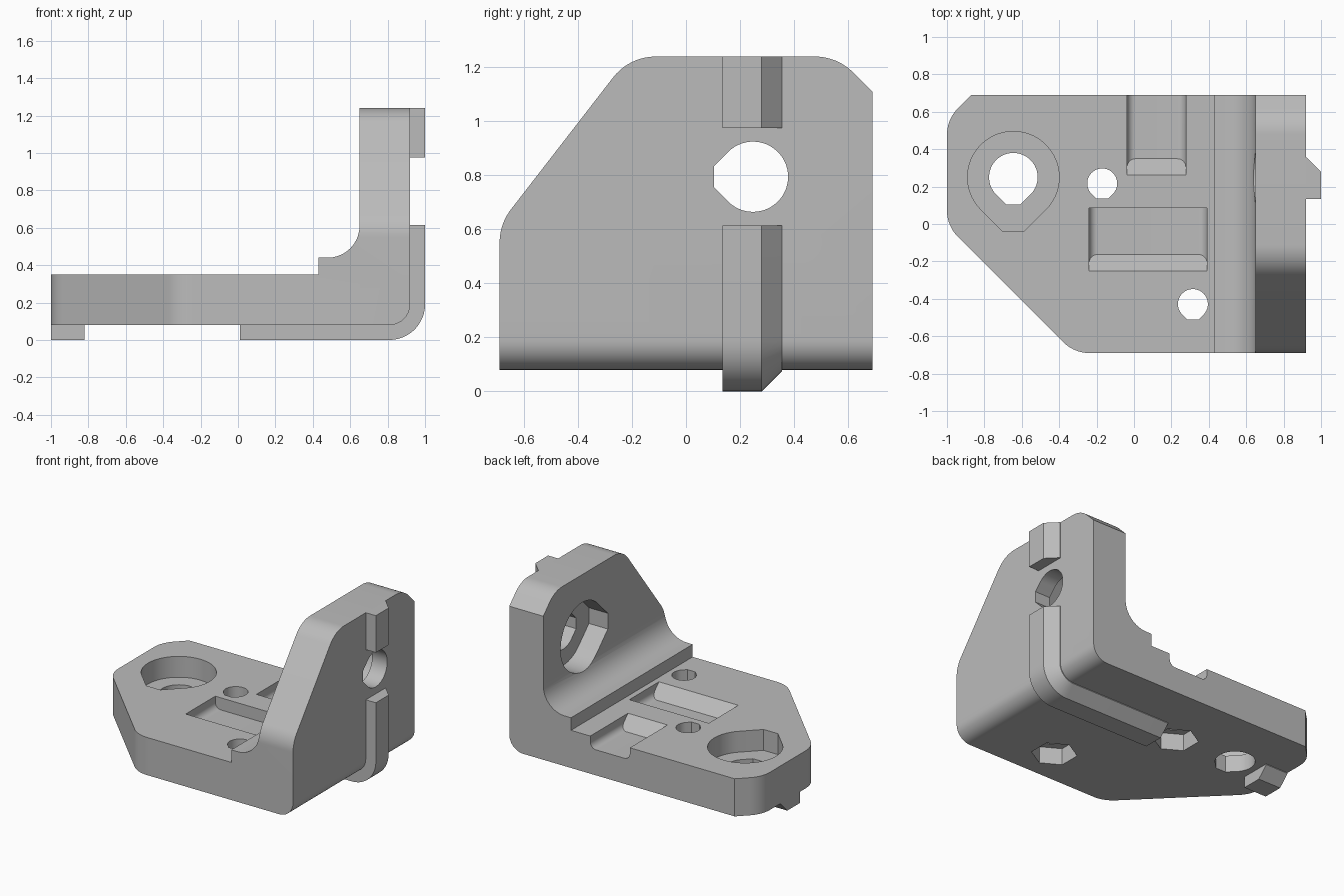
import bpy, bmesh
from math import sin, cos, tan, pi, radians
from mathutils import Vector

old = bpy.data.objects.get("Cube")
if old:
    bpy.data.objects.remove(old)

grey = bpy.data.materials.new("matte grey")
grey.use_nodes = True
grey.diffuse_color = (0.5, 0.5, 0.5, 1)
grey.node_tree.nodes["Principled BSDF"].inputs["Base Color"].default_value = (0.5, 0.5, 0.5, 1)


def rounded(corners, steps=10):
    """Outline from (u, v, radius) corners, with each corner filleted."""
    out = []
    for i, (u, v, r) in enumerate(corners):
        p = Vector((u, v))
        if not r:
            out.append(p)
            continue
        a = (Vector(corners[i - 1][:2]) - p).normalized()
        b = (Vector(corners[(i + 1) % len(corners)][:2]) - p).normalized()
        half = a.angle(b) / 2
        centre = p + (a + b).normalized() * (r / sin(half))
        start = p + a * (r / tan(half)) - centre
        end = p + b * (r / tan(half)) - centre
        sweep = start.angle(end)
        for k in range(steps + 1):
            t = k / steps
            out.append(centre + (start * sin((1 - t) * sweep) + end * sin(t * sweep)) / sin(sweep))
    return out


def teardrop(cu, cv, r, flat, steps=40):
    """Circle with 45 degree flanks, cut off at distance flat towards -v."""
    arc = [radians(-45 + 270 * k / steps) for k in range(steps + 1)]
    pts = [(cu + r * cos(a), cv + r * sin(a)) for a in arc]
    w = r * 2 ** 0.5 - flat
    return pts + [(cu - w, cv - flat), (cu + w, cv - flat)]


def finish(name, bm):
    bmesh.ops.recalc_face_normals(bm, faces=bm.faces)
    mesh = bpy.data.meshes.new(name)
    bm.to_mesh(mesh)
    bm.free()
    mesh.materials.append(grey)
    ob = bpy.data.objects.new(name, mesh)
    bpy.context.collection.objects.link(ob)
    return ob


def loft(name, rings):
    """Skin a list of equal closed rings and cap both ends."""
    bm = bmesh.new()
    loops = [[bm.verts.new(p) for p in ring] for ring in rings]
    n = len(loops[0])
    for a, b in zip(loops, loops[1:]):
        for i in range(n):
            j = (i + 1) % n
            bm.faces.new((a[i], a[j], b[j], b[i]))
    bm.faces.new(loops[0])
    bm.faces.new(loops[-1])
    return finish(name, bm)


def prism(name, pts, axis, lo, hi):
    place = {"x": lambda u, v, w: (w, u, v),
             "y": lambda u, v, w: (u, w, v),
             "z": lambda u, v, w: (u, v, w)}[axis]
    return loft(name, [[place(u, v, w) for u, v in pts] for w in (lo, hi)])


def select(ob):
    bpy.ops.object.select_all(action="DESELECT")
    ob.select_set(True)
    bpy.context.view_layer.objects.active = ob


def combine(ob, tool, operation):
    select(ob)
    mod = ob.modifiers.new("cut", "BOOLEAN")
    mod.operation = operation
    mod.solver = "EXACT"
    mod.object = tool
    bpy.ops.object.modifier_apply(modifier=mod.name)
    bpy.data.objects.remove(tool)


# Angle bracket: front profile trimmed by its plan and side outlines
TOP, BOTTOM, OUTER = 0.35, 0.08, 0.92
profile = rounded([(-1.1, BOTTOM, 0), (OUTER, BOTTOM, 0.11), (OUTER, 1.35, 0), (0.65, 1.35, 0),
                   (0.65, 0.44, 0.17), (0.43, 0.44, 0), (0.43, TOP, 0), (-1.1, TOP, 0)])
bracket = prism("angle_bracket", profile, "y", -0.8, 0.8)
plan = rounded([(-1, 0.56, 0.2), (-1, -0.01, 0.2), (-0.32, -0.69, 0.2),
                (1.1, -0.69, 0), (1.1, 0.69, 0), (-0.87, 0.69, 0)])
combine(bracket, prism("plan_trim", plan, "z", -0.2, 1.5), "INTERSECT")
side = rounded([(-0.9, 0, 0), (0.9, 0, 0), (0.9, 0.9, 0), (0.56, 1.24, 0.2),
                (-0.21, 1.24, 0.2), (-0.69, 0.62, 0.2), (-0.69, 0.3, 0), (-0.9, 0.3, 0)])
combine(bracket, prism("side_trim", side, "x", -1.3, 1.3), "INTERSECT")

# Main holes with counterbores, one in the base and one in the wall
for r, flat, depth in ((0.13, 0.145, 1), (0.245, 0.29, 0.15)):
    pts = teardrop(-0.645, 0.25, r, flat)
    combine(bracket, prism("base_bore", pts, "z", TOP - depth, TOP + 0.2), "DIFFERENCE")
    pts = [(y, z) for z, y in teardrop(0.795, 0.248, r, flat)]
    combine(bracket, prism("wall_bore", pts, "x", 0.3, 0.65 + depth), "DIFFERENCE")

# Screw holes with hexagonal nut pockets underneath
for x, y in ((-0.17, 0.217), (0.315, -0.428)):
    combine(bracket, prism("screw_hole", teardrop(x, y, 0.08, 0.082), "z", 0, 0.5), "DIFFERENCE")
    hexagon = [(x + 0.15 * sin(k * pi / 3), y + 0.15 * cos(k * pi / 3)) for k in range(6)]
    combine(bracket, prism("nut_pocket", hexagon, "z", 0, 0.2), "DIFFERENCE")

# Round-bottomed slots with a sloping front end
DEPTH = 0.087
for x0, x1, y0, y1 in ((-0.24, 0.39, -0.25, 0.085), (-0.037, 0.277, 0.262, 0.8)):
    section = rounded([(x0, TOP + 0.02, 0), (x0, TOP - DEPTH, 0.045),
                       (x1, TOP - DEPTH, 0.045), (x1, TOP + 0.02, 0)])
    front = [(x, y0 + TOP - z, z) for x, z in section]
    back = [(x, y1, z) for x, z in section]
    combine(bracket, loft("slot", [front, back]), "DIFFERENCE")


# Locating ribs: one-sided bevelled section swept along the outside
def rib(name, path):
    section = ((0.135, -0.02), (0.135, 0.08), (0.28, 0.08), (0.355, 0.005), (0.355, -0.02))
    return loft(name, [[(x + nx * d, y, z + nz * d) for y, d in section]
                       for x, z, nx, nz in path])


bend = [radians(-90 + 90 * k / 12) for k in range(13)]
corner = [(0.81 + 0.11 * cos(a), 0.19 + 0.11 * sin(a), cos(a), sin(a)) for a in bend]
parts = [bracket,
         rib("corner_rib", [(0.01, BOTTOM, 0, -1)] + corner + [(OUTER, 0.615, 1, 0)]),
         rib("base_end_rib", [(-1, BOTTOM, 0, -1), (-0.82, BOTTOM, 0, -1)]),
         rib("wall_top_rib", [(OUTER, 0.975, 1, 0), (OUTER, 1.24, 1, 0)])]

for part in parts:
    select(part)
    bpy.ops.object.shade_smooth_by_angle(angle=radians(25))
